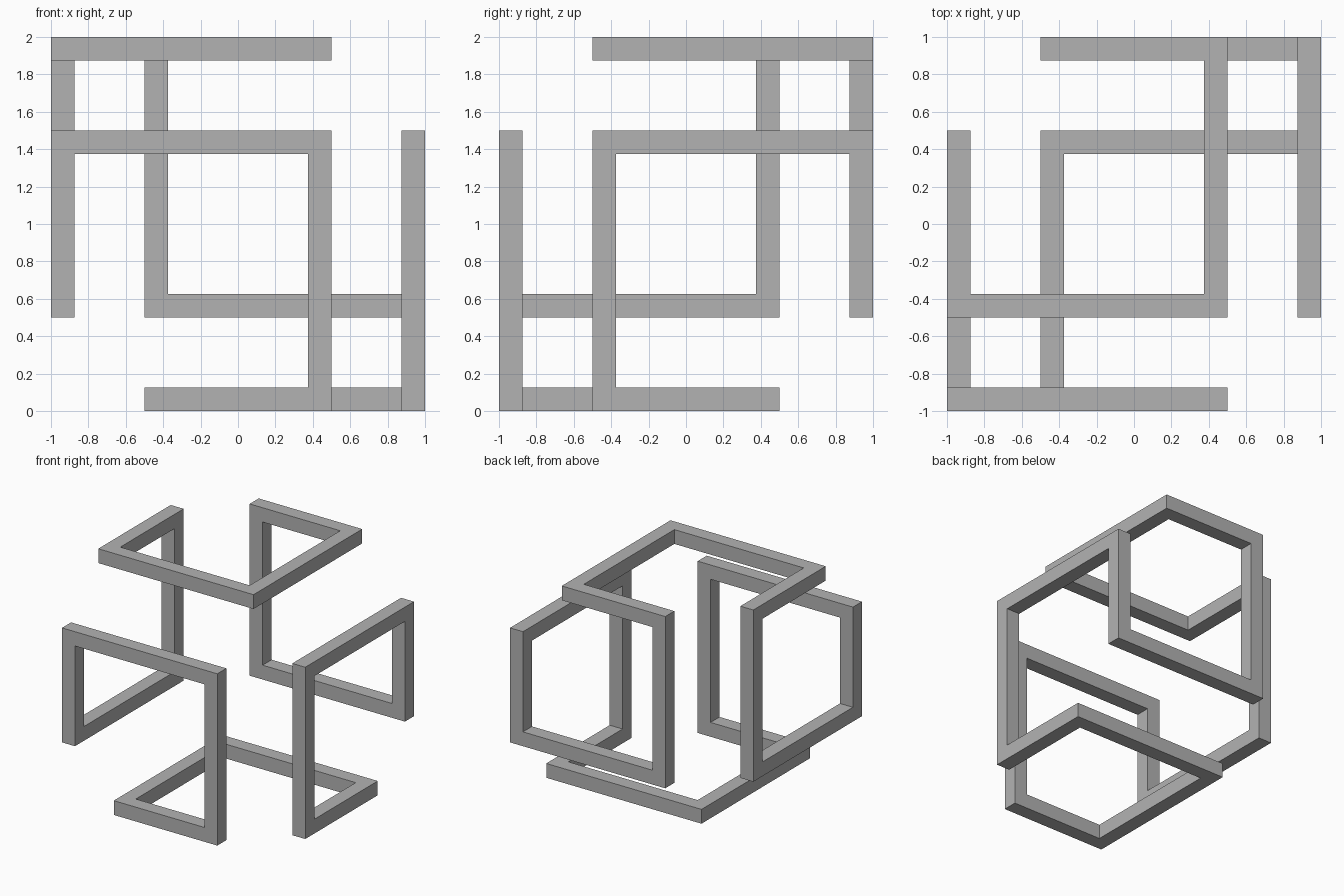
import bpy
import bmesh
from mathutils import Vector

cube = bpy.data.objects.get("Cube")
if cube:
    bpy.data.objects.remove(cube, do_unlink=True)

HALF = 0.0625            # half the bar thickness
LONG, SHORT = 1.375, 0.875
START = Vector((-0.9375, -0.9375, 0.5625))
AXES = {"x": Vector((1, 0, 0)), "y": Vector((0, 1, 0)), "z": Vector((0, 0, 1))}

# Each bracket is three bars: long along a, long along b, short back along a
BRACKETS = ["+y+z", "+x+y", "-z+x", "-y-z", "-x-y", "+z-x"]


def direction(code):
    return AXES[code[1]] * (1 if code[0] == "+" else -1)


# Walk the closed path of bars
dirs, corners = [], [START]
for bracket in BRACKETS:
    a, b = direction(bracket[:2]), direction(bracket[2:])
    for d, length in ((a, LONG), (b, LONG), (-a, SHORT)):
        dirs.append(d)
        corners.append(corners[-1] + d * length)


def slide_to_mitre(point, corner, d_in, d_out):
    """Move a point along the incoming bar to the mitre plane of a corner."""
    n = d_in + d_out
    return point + d_in * ((corner - point).dot(n) / d_in.dot(n))


# Axis-aligned square section at the first corner, extruded from mitre to mitre
bm = bmesh.new()
d_in, side = dirs[-1], dirs[0]
up = d_in.cross(side)
section = [START + (side * i + up * j) * HALF
           for i, j in ((-1, -1), (1, -1), (1, 1), (-1, 1))]
ring = [bm.verts.new(slide_to_mitre(p, START, d_in, side)) for p in section]
for k, d in enumerate(dirs):
    d_next = dirs[(k + 1) % len(dirs)]
    new = [bm.verts.new(slide_to_mitre(v.co, corners[k + 1], d, d_next)) for v in ring]
    for i in range(4):
        j = (i + 1) % 4
        bm.faces.new((ring[i], ring[j], new[j], new[i]))
    ring = new

# Weld the end of the loop to its start
bmesh.ops.remove_doubles(bm, verts=bm.verts[:], dist=0.001)
bmesh.ops.recalc_face_normals(bm, faces=bm.faces[:])
# Merge the flat mitre seams so each bracket side is one clean face
bmesh.ops.dissolve_limit(bm, angle_limit=0.01, verts=bm.verts[:], edges=bm.edges[:])

mesh = bpy.data.meshes.new("bent_bar_loop")
bm.to_mesh(mesh)
bm.free()
loop = bpy.data.objects.new("bent_bar_loop", mesh)
bpy.context.collection.objects.link(loop)

# Plain grey
grey = bpy.data.materials.new("plain_grey")
grey.use_nodes = True
colour = (0.45, 0.45, 0.45, 1)
grey.diffuse_color = colour
grey.node_tree.nodes["Principled BSDF"].inputs["Base Color"].default_value = colour
mesh.materials.append(grey)
